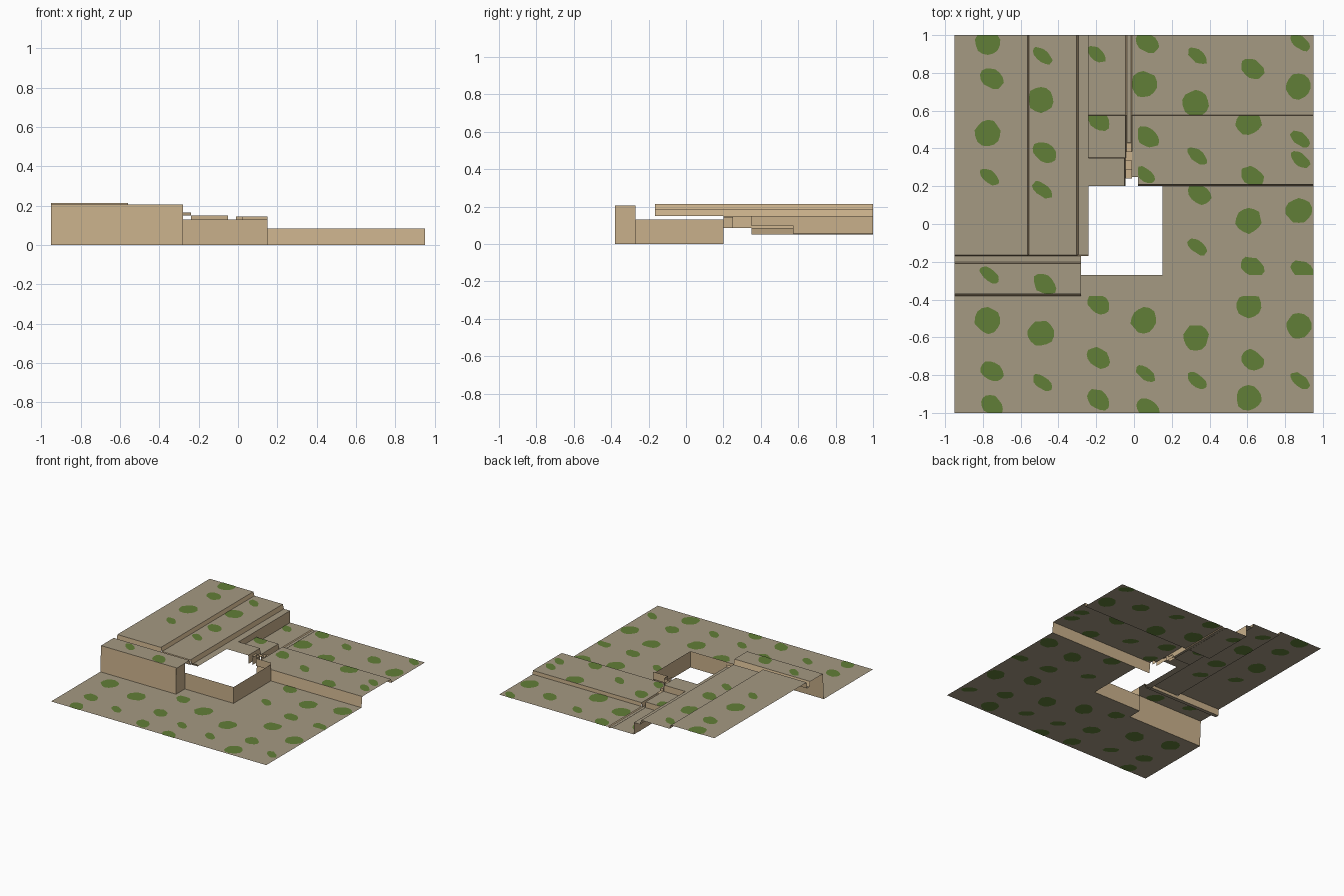
import bpy, math, random

if "Cube" in bpy.data.objects:
    bpy.data.objects.remove(bpy.data.objects["Cube"])

random.seed(4)


def material(name, rgb):
    m = bpy.data.materials.new(name)
    m.diffuse_color = (*rgb, 1)
    m.use_nodes = True
    m.node_tree.nodes["Principled BSDF"].inputs["Base Color"].default_value = m.diffuse_color
    return m


SOIL = material("dry_soil", (0.376, 0.319, 0.223))
WALL = material("tan_stone", (0.584, 0.434, 0.258))
GREEN = material("grass_green", (0.12, 0.209, 0.038))


def mesh_object(name, verts, faces, mat):
    me = bpy.data.meshes.new(name)
    me.from_pydata(verts, [], faces)
    me.materials.append(mat)
    ob = bpy.data.objects.new(name, me)
    bpy.context.collection.objects.link(ob)
    return ob


def sheet(name, x0, x1, y0, y1, z, mat=SOIL):
    mesh_object(name, [(x0, y0, z), (x1, y0, z), (x1, y1, z), (x0, y1, z)],
                [(0, 1, 2, 3)], mat)


def wall_x(name, x0, x1, yb, z0, yt, z1):
    """Wall running along x; yb and yt are the bottom and top y."""
    v = [(x0, yb, z0), (x1, yb, z0), (x1, yt, z1), (x0, yt, z1)]
    faces_front = yb <= yt
    mesh_object(name, v, [(0, 1, 2, 3) if faces_front else (3, 2, 1, 0)], WALL)


def wall_y(name, y0, y1, xb, z0, xt, z1, face=1):
    """Wall running along y, facing +x (face=1) or -x."""
    v = [(xb, y0, z0), (xb, y1, z0), (xt, y1, z1), (xt, y0, z1)]
    mesh_object(name, v, [(0, 1, 2, 3) if face > 0 else (3, 2, 1, 0)], WALL)


# Level ground areas
AREAS = {
    "front_ground": (-.95, .95, -1, -.38, 0),
    "middle_ground": (-.28, .95, -.38, -.27, 0),
    "right_ground": (.15, .95, -.27, .20, 0),
    "front_ledge": (-.95, -.28, -.37, -.21, .205),
    "ledge_channel": (-.95, -.28, -.20, -.17, .165),
    "upper_terrace": (-.95, -.565, -.165, 1, .215),
    "middle_terrace": (-.555, -.305, -.165, 1, .185),
    "lower_terrace": (-.295, -.24, -.165, 1, .15),
    "platform": (-.24, -.05, .20, .35, .15),
    "left_step": (-.24, -.045, .35, .575, .10),
    "left_back_ground": (-.24, -.045, .575, 1, .055),
    "right_step": (.02, .95, .21, .575, .085),
    "right_step_edge": (-.01, .02, .25, .575, .085),
    "right_back_ground": (-.01, .95, .575, 1, .055),
    "ditch_floor": (-.038, -.017, .43, 1, .05),
}
for n, a in AREAS.items():
    sheet(n, *a)

# Front ledge and channel walls
wall_x("front_ledge_wall", -.95, -.28, -.38, 0, -.37, .205)
wall_y("front_ledge_end_wall", -.38, -.27, -.28, 0, -.28, .205)
wall_x("channel_back_wall_left", -.95, -.56, -.17, .165, -.165, .215)
wall_x("channel_back_wall_right", -.56, -.30, -.17, .165, -.165, .185)
wall_x("channel_back_wall_end", -.30, -.24, -.165, .15, -.17, .165)
wall_x("channel_front_wall", -.95, -.28, -.20, .165, -.21, .205)

# Walls around the open pit
wall_x("pit_front_wall", -.28, .15, -.27, 0, -.27, .13)
wall_y("pit_right_wall", -.27, .20, .15, 0, .15, .13)
wall_x("pit_back_wall", .02, .15, .20, .085, .20, .145)

# Terrace walls
wall_y("upper_terrace_wall", -.165, 1, -.555, .185, -.565, .215)
wall_y("middle_terrace_wall", -.165, 1, -.295, .15, -.305, .185)
wall_y("lower_terrace_wall_front", .35, .575, -.24, .10, -.24, .15)
wall_y("lower_terrace_wall_back", .575, 1, -.24, .055, -.24, .15)

# Platform and step walls
wall_x("platform_back_wall", -.24, -.05, .351, .10, .35, .15)
wall_y("platform_side_wall", .20, .35, -.045, .085, -.05, .15)
wall_x("left_step_wall", -.24, -.045, .576, .055, .575, .10)
wall_x("right_step_back_wall", -.01, .95, .576, .055, .575, .085)
wall_x("right_step_front_wall", .02, .95, .20, 0, .21, .085)
wall_y("gate_post_left_side", .20, .25, -.01, .085, -.01, .145, -1)
wall_y("gate_post_right_side", .20, .25, .02, .085, .02, .145)
wall_x("gate_post_back", -.01, .02, .251, .085, .25, .145)

# Ditch sides
for part, y0, y1, zl, zr in (("front", .35, .575, .10, .085), ("back", .575, 1, .055, .055)):
    wall_y("ditch_left_side_" + part, y0, y1, -.038, .05, -.045, zl)
    wall_y("ditch_right_side_" + part, y0, y1, -.017, .05, -.01, zr, -1)

# Stairs dropping from the pit into the ditch
STEPS = 4
for i in range(STEPS):
    y0, y1 = .24 + .0475 * i, .24 + .0475 * (i + 1)
    z, zn = .13 - .02 * i, .13 - .02 * (i + 1)
    sheet(f"stair_tread_{i}", -.045, -.01, y0, y1, z, WALL)
    wall_x(f"stair_riser_{i}", -.045, -.01, y1 + .001, zn, y1, z)

# Grass patches in columns: column x, then size and y of each
# (B round, M medium, S slim)
COLUMNS = [
    (-.765, "BMBSSBMM", (.96, .77, .48, .25, -.27, -.51, -.78, -.96)),
    (-.485, "SBMSMBS", (.89, .66, .38, .18, -.32, -.58, -.84)),
    (-.20, "SMMMM", (.90, .55, -.42, -.71, -.93)),
    (.06, "MBMSBSM", (.96, .74, .46, .26, -.51, -.79, -.98)),
    (.335, "SBSMSBS", (.89, .64, .36, .16, -.12, -.60, -.83)),
    (.615, "MBMBMBMB", (.82, .54, .25, .02, -.23, -.43, -.72, -.92)),
    (.88, "SBSSBMBS", (.96, .73, .45, .34, .07, -.25, -.54, -.83)),
]
SIZES = {"B": (.07, .07), "M": (.068, .05), "S": (.062, .033)}
TILT = math.radians(-38)
N = 14


def grass_patch(name, px, py, kind):
    area = next((a for a in AREAS.values()
                 if a[0] <= px <= a[1] and a[2] <= py <= a[3]), None)
    if area is None:
        return
    x0, x1, y0, y1, z = area
    rx, ry = SIZES[kind]
    ring = []
    for i in range(N):
        t = 2 * math.pi * i / N
        r = random.uniform(.9, 1.05)
        u, v = rx * r * math.cos(t), ry * r * math.sin(t)
        x = px + u * math.cos(TILT) - v * math.sin(TILT)
        y = py + u * math.sin(TILT) + v * math.cos(TILT)
        ring.append((min(max(x, x0), x1), min(max(y, y0), y1)))
    # thin plate showing on both sides of the ground sheet
    verts = [(x, y, z + .0015) for x, y in ring] + [(x, y, z - .0015) for x, y in ring]
    faces = [tuple(range(N)), tuple(range(2 * N - 1, N - 1, -1))]
    mesh_object(name, verts, faces, GREEN)


for c, (cx, kinds, ys) in enumerate(COLUMNS):
    for k, (kind, y) in enumerate(zip(kinds, ys)):
        # alternate patches sit slightly left or right of the column line
        shift = {"B": -.008, "M": .012, "S": 0}[kind]
        grass_patch(f"grass_patch_{c}_{k}", cx + shift, y, kind)
